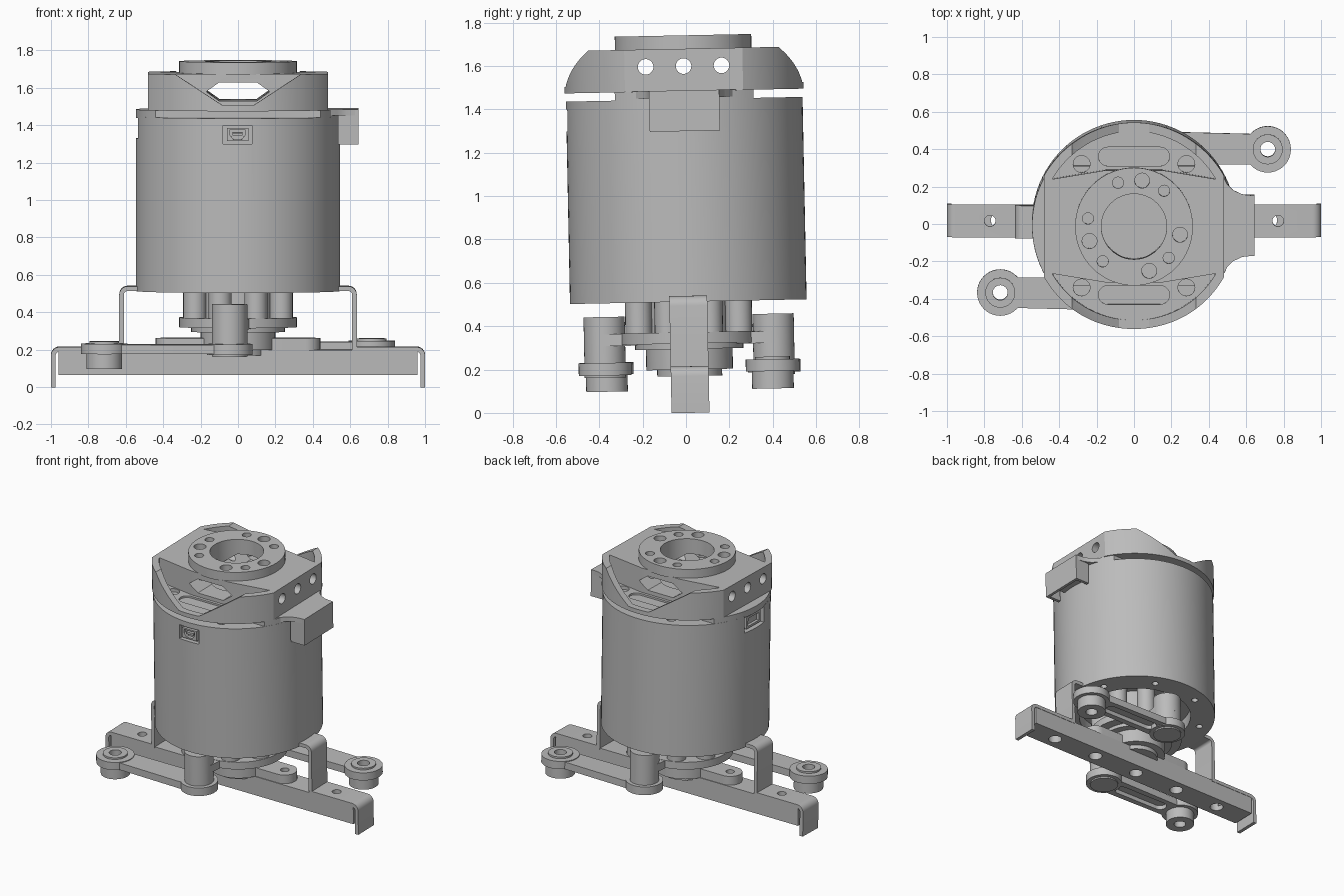
import bpy, bmesh, math
from mathutils import Matrix, Vector

if "Cube" in bpy.data.objects:
    bpy.data.objects.remove(bpy.data.objects["Cube"])

GREY = (0.5, 0.5, 0.5, 1)
mat = bpy.data.materials.new("machined grey")
mat.use_nodes = True
mat.diffuse_color = GREY
mat.node_tree.nodes["Principled BSDF"].inputs["Base Color"].default_value = GREY
parts = []


# ---- helpers ----
def prism(name, pts, lo, hi, axis="z", keep=True):
    """Extrude an outline along z, along y (outline is x,z) or along x (outline is y,z)."""
    place = {"z": lambda a, b, t: (a, b, t),
             "y": lambda a, b, t: (a, t, b),
             "x": lambda a, b, t: (t, a, b)}[axis]
    bm = bmesh.new()
    face = bm.faces.new([bm.verts.new(place(a, b, lo)) for a, b in pts])
    new = bmesh.ops.extrude_face_region(bm, geom=[face])["geom"]
    shift = Vector(place(0, 0, hi - lo))
    bmesh.ops.translate(bm, vec=shift, verts=[v for v in new if isinstance(v, bmesh.types.BMVert)])
    bmesh.ops.recalc_face_normals(bm, faces=bm.faces)
    mesh = bpy.data.meshes.new(name)
    bm.to_mesh(mesh)
    bm.free()
    mesh.materials.append(mat)
    ob = bpy.data.objects.new(name, mesh)
    bpy.context.collection.objects.link(ob)
    if keep:
        parts.append(ob)
    return ob


def arc(r, a0, a1, n, c=(0, 0)):
    return [(c[0] + r * math.cos(math.radians(a0 + (a1 - a0) * i / n)),
             c[1] + r * math.sin(math.radians(a0 + (a1 - a0) * i / n))) for i in range(n + 1)]


def circle(r, c=(0, 0), n=32):
    return arc(r, 0, 360, n, c)[:-1]


def rect(a0, b0, a1, b1):
    return [(a0, b0), (a1, b0), (a1, b1), (a0, b1)]


def capsule(p, q, rp, rq):
    ang = math.degrees(math.atan2(q[1] - p[1], q[0] - p[0]))
    return arc(rp, ang + 90, ang + 270, 16, p) + arc(rq, ang - 90, ang + 90, 16, q)


def combine(ob, other, op):
    mod = ob.modifiers.new(op, "BOOLEAN")
    mod.operation = op
    mod.solver = "EXACT"
    mod.object = other
    bpy.ops.object.select_all(action="DESELECT")
    bpy.context.view_layer.objects.active = ob
    ob.select_set(True)
    bpy.ops.object.modifier_apply(modifier=mod.name)
    bpy.data.objects.remove(other)


def cut(ob, pts, lo, hi, axis="z"):
    combine(ob, prism("cutter", pts, lo, hi, axis, False), "DIFFERENCE")


# ---- barrel housing ----
barrel = prism("barrel", circle(0.546, n=96), 0.513, 1.447)
cut(barrel, circle(0.38, n=64), 0.4, 0.6)
cut(barrel, rect(-0.08, 1.31, 0.075, 1.41), -0.7, -0.515, "y")
cut(barrel, rect(-0.11, 1.33, 0.11, 1.5), -0.7, -0.5, "x")
for i in range(8):
    a = math.radians(22.5 + 45 * i)
    spot = (0.46 * math.cos(a), 0.46 * math.sin(a))
    cut(barrel, circle(0.022, spot, 16), 0.4, 0.56)
    cut(barrel, circle(0.03, spot, 16), 1.42, 1.5)
port = prism("front_port", rect(-0.06, 1.325, 0.055, 1.395), -0.54, -0.5, "y")
cut(port, [(-0.045, 1.385), (0.04, 1.385), (0.04, 1.36), (0.02, 1.335), (-0.025, 1.335), (-0.045, 1.36)],
    -0.6, -0.515, "y")
prism("front_port_tongue", rect(-0.03, 1.355, 0.025, 1.37), -0.535, -0.51, "y")
side_port = prism("side_port", rect(-0.08, 1.345, 0.08, 1.43), -0.53, -0.49, "x")
cut(side_port, rect(-0.06, 1.36, 0.06, 1.415), -0.6, -0.51, "x")

# ---- collar between barrel and cap, with the side cable box ----
edge = math.degrees(math.asin(0.32 / 0.545))
prism("collar", arc(0.545, -edge, edge, 20) + arc(0.545, 180 - edge, 180 + edge, 20), 1.44, 1.485)
tab = [(0.4, 0.27), (0.48, 0.24), (0.53, 0.19), (0.58, 0.167), (0.645, 0.16)]
prism("cable_tab", tab + [(x, -y) for x, y in reversed(tab)], 1.455, 1.488)
box = prism("cable_box", rect(0.535, -0.162, 0.645, 0.162), 1.3, 1.487)
cut(box, rect(0.5, -0.14, 0.625, 0.14), 1.2, 1.45)
prism("cable_plug", rect(0.53, -0.09, 0.6, 0.09), 1.34, 1.46)

# ---- cap with sloped front and back windows ----
side = math.degrees(math.acos(0.48 / 0.552))
cap = prism("cap", arc(0.552, side, 180 - side, 48) + arc(0.552, 180 + side, 360 - side, 48), 1.485, 1.68)
vee = [(-0.35, 1.7), (-0.33, 1.677), (-0.08, 1.515), (0.08, 1.515), (0.33, 1.677), (0.35, 1.7)]
for s in (1, -1):
    cut(cap, vee, min(s * 0.31, s * 0.7), max(s * 0.31, s * 0.7), "y")
    pocket = arc(0.505, 30, 150, 32) + [(-0.15, 0.3), (0.15, 0.3)]
    cut(cap, [(x, s * y) for x, y in pocket], 1.508, 1.8)
    for t in (1, -1):
        cut(cap, circle(0.045, (t * 0.28, s * 0.33), 20), 1.4, 1.55)
    cut(cap, capsule((-0.14, s * 0.37), (0.14, s * 0.37), 0.05, 0.05), 1.495, 1.55)
cut(cap, [(-0.17, 1.585), (-0.1, 1.535), (0.1, 1.535), (0.17, 1.585), (0.1, 1.635), (-0.1, 1.635)],
    -0.7, 0.7, "y")
for y in (-0.175, 0, 0.175):
    cut(cap, circle(0.036, (y, 1.6), 24), -0.7, 0.7, "x")
cut(cap, circle(0.175, n=48), 1.51, 1.8)

# ---- output flange ----
flange = prism("output_flange", circle(0.315, n=64), 1.675, 1.742)
cut(flange, circle(0.175, n=48), 1.6, 1.8)
for i, deg in enumerate((110, 80, 50, 350, 318, 289, 228, 198, 170)):
    a = math.radians(deg)
    cut(flange, circle((0.03, 0.04)[i % 2], (0.25 * math.cos(a), 0.25 * math.sin(a)), 20), 1.69, 1.8)

# ---- gear hub under the barrel ----
prism("hub_core", circle(0.2, n=48), 0.3, 0.62)
prism("hub_ring", circle(0.315, n=64), 0.32, 0.372)
prism("hub_step", circle(0.25, n=48), 0.295, 0.33)
for i in range(8):
    a = math.radians(22.5 + 45 * i)
    prism("hub_post", circle(0.062, (0.25 * math.cos(a), 0.25 * math.sin(a)), 24), 0.36, 0.61)
prism("cross_arm", capsule((-0.045, -0.39), (0.045, 0.39), 0.095, 0.095), 0.315, 0.37)

# ---- pivot posts and swing arms, repeated by half-turn symmetry ----
for s in (1, -1):
    inner, outer = (s * 0.045, s * 0.39), (s * 0.715, s * 0.383)
    prism("pivot_post", circle(0.095, inner, 40), 0.17, 0.45)
    link = prism("swing_arm", capsule(inner, outer, 0.09, 0.08), 0.185, 0.235)
    cut(link, capsule((s * 0.2, s * 0.39), (s * 0.54, s * 0.385), 0.045, 0.045), 0.1, 0.215)
    prism("pivot_collar", circle(0.122, inner, 40), 0.18, 0.238)
    boss = prism("arm_boss", circle(0.124, outer, 40), 0.185, 0.24)
    foot = prism("arm_foot", circle(0.096, outer, 40), 0.105, 0.19)
    cap_ring = prism("arm_bushing", circle(0.08, outer, 32), 0.23, 0.252)
    for ob in (boss, foot, cap_ring, link):
        cut(ob, circle(0.04, outer, 24), 0, 0.4)

# ---- base bar and central horn ----
bar = prism("base_bar", rect(-0.96, -0.085, 0.96, 0.085), 0.065, 0.2)
for i in range(-2, 3):
    cut(bar, circle(0.045, (i * 0.36, 0), 24), 0, 0.13)
prism("horn_hub", circle(0.15, n=48), 0.17, 0.23)
horn = prism("horn_arm", capsule((-0.36, 0), (0.36, 0), 0.08, 0.08), 0.2, 0.262)
for s in (1, -1):
    cut(horn, circle(0.028, (s * 0.36, 0), 20), 0.22, 0.4)
prism("horn_disc", circle(0.2, n=48), 0.2, 0.302)

# ---- bent straps joining bar to barrel ----
T, R = 0.025, 0.045
for s in (1, -1):
    outer = [(0.48, 0.54)] + arc(R, 90, 0, 6, (0.635 - R, 0.54 - R)) + [(0.635, 0.215)] \
        + arc(R, 90, 0, 6, (1 - R, 0.215 - R)) + [(1, 0)]
    inner = [(1 - T, 0)] + arc(R - T, 0, 90, 6, (1 - R, 0.215 - R)) + [(0.61, 0.19)] \
        + arc(R - T, 0, 90, 6, (0.635 - R, 0.54 - R)) + [(0.48, 0.54 - T)]
    strap = prism("strap", [(s * x, z) for x, z in outer + inner], -0.0875, 0.0875, "y")
    for ob in (strap, bar):
        cut(ob, circle(0.03, (s * 0.77, 0), 20), 0.1, 0.3)

# ---- shading and the slight lean of the whole assembly ----
pivot = Matrix.Translation((0, 0, 1.04))
lean = pivot @ Matrix.Rotation(math.radians(1.15), 4, "X") @ pivot.inverted()
bpy.ops.object.select_all(action="DESELECT")
for ob in parts:
    ob.matrix_world = lean
    ob.select_set(True)
bpy.context.view_layer.objects.active = barrel
bpy.ops.object.shade_smooth_by_angle(angle=math.radians(30))
